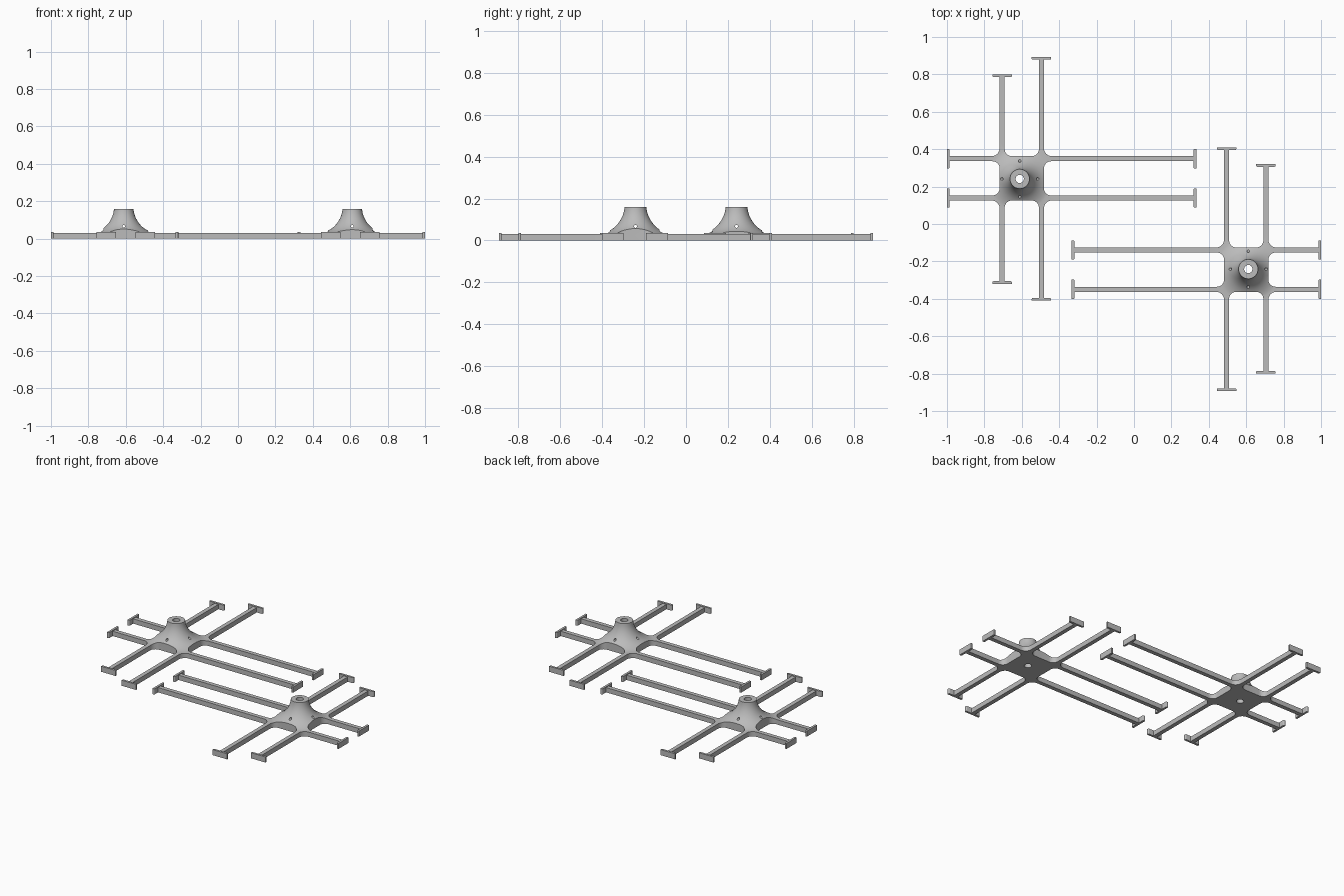
import bpy, bmesh, math
from mathutils import Matrix, Vector

if "Cube" in bpy.data.objects:
    bpy.data.objects.remove(bpy.data.objects["Cube"])

mat = bpy.data.materials.new("plain grey")
mat.diffuse_color = (0.5, 0.5, 0.5, 1)
mat.use_nodes = True
mat.node_tree.nodes["Principled BSDF"].inputs["Base Color"].default_value = mat.diffuse_color

CX, CY = -0.60, 0.244        # centre of the arm grid
HX, HY = -0.611, 0.241       # axis of the flared hub
A, W = 0.105, 0.0135         # half arm spacing, half arm width
ARM_H, END_H, END_T, END_W = 0.031, 0.036, 0.014, 0.052
STUB = 0.19                  # length of the arm roots on the hub plate


def make(name, bm):
    bmesh.ops.recalc_face_normals(bm, faces=bm.faces)
    me = bpy.data.meshes.new(name)
    bm.to_mesh(me)
    bm.free()
    ob = bpy.data.objects.new(name, me)
    bpy.context.collection.objects.link(ob)
    me.materials.append(mat)
    return ob


def prism(name, pts, z0, z1):
    bm = bmesh.new()
    face = bm.faces.new([bm.verts.new((x, y, z0)) for x, y in pts])
    ext = bmesh.ops.extrude_face_region(bm, geom=[face])
    bmesh.ops.translate(bm, vec=(0, 0, z1 - z0),
                        verts=[v for v in ext["geom"] if isinstance(v, bmesh.types.BMVert)])
    return make(name, bm)


def box(name, x0, x1, y0, y1, h):
    return prism(name, [(x0, y0), (x1, y0), (x1, y1), (x0, y1)], 0, h)


def rod(name, r, depth, loc, axis):
    bm = bmesh.new()
    bmesh.ops.create_cone(bm, cap_ends=True, segments=32, radius1=r, radius2=r, depth=depth)
    rot = Vector((0, 0, 1)).rotation_difference(Vector(axis)).to_matrix().to_4x4()
    bm.transform(Matrix.Translation(loc) @ rot)
    return make(name, bm)


def boolean(ob, tool, op):
    m = ob.modifiers.new("cut", 'BOOLEAN')
    m.object, m.operation, m.solver = tool, op, 'EXACT'
    bpy.context.view_layer.objects.active = ob
    bpy.ops.object.modifier_apply(modifier=m.name)
    bpy.data.objects.remove(tool, do_unlink=True)


def arc(cx, cy, r, a0, a1, n=10):
    return [(cx + r * math.cos(math.radians(a0 + (a1 - a0) * i / n)),
             cy + r * math.sin(math.radians(a0 + (a1 - a0) * i / n))) for i in range(n + 1)]


def smooth(ob):
    bpy.ops.object.select_all(action='DESELECT')
    ob.select_set(True)
    bpy.context.view_layer.objects.active = ob
    bpy.ops.object.shade_smooth_by_angle(angle=math.radians(30))


# hub plate outline: one side with two arm roots, turned four times
o, i, ro, ri = A + W, A - W, 0.043, 0.038
side = arc(o + ro, -o - ro, ro, 135, 90, 6)
side += [(STUB, -o), (STUB, -i)]
side += arc(o + ri, -i + ri, ri, 270, 180)
side += arc(o + ri, i - ri, ri, 180, 90)
side += [(STUB, i), (STUB, o)]
side += arc(o + ro, o + ro, ro, 270, 225, 6)[:-1]
outline = []
for k in range(4):
    c, s = round(math.cos(k * math.pi / 2)), round(math.sin(k * math.pi / 2))
    outline += [(CX + c * x - s * y, CY + s * x + c * y) for x, y in side]
hub = prism("hub", outline, 0, 0.3)

# flared dome trims the plate from above
profile = [(0, 0.16), (0.052, 0.16), (0.0535, 0.148), (0.056, 0.135), (0.061, 0.119),
           (0.068, 0.104), (0.077, 0.089), (0.088, 0.075), (0.1, 0.063), (0.113, 0.053),
           (0.127, 0.045), (0.142, 0.038), (0.158, 0.033), (0.17, ARM_H),
           (0.34, ARM_H), (0.34, -0.05), (0, -0.05)]
bm = bmesh.new()
vs = [bm.verts.new((r, 0, z)) for r, z in profile]
es = [bm.edges.new(p) for p in zip(vs, vs[1:])]
bmesh.ops.spin(bm, geom=vs + es, cent=(0, 0, 0), axis=(0, 0, 1), angle=math.tau, steps=64)
bmesh.ops.remove_doubles(bm, verts=bm.verts, dist=1e-5)
bm.transform(Matrix.Translation((HX, HY, 0)))
boolean(hub, make("dome", bm), 'INTERSECT')

# bore, cross holes and underside groove
boolean(hub, rod("bore", 0.022, 1, (HX, HY, 0), (0, 0, 1)), 'DIFFERENCE')
for axis in ((1, 0, 0), (0, 1, 0)):
    boolean(hub, rod("cross_hole", 0.007, 1, (HX, HY, 0.067), axis), 'DIFFERENCE')
boolean(hub, rod("groove", 0.03, 1, (HX, HY, -0.02), (1, 0, 0)), 'DIFFERENCE')
smooth(hub)
parts = [hub]


def end_plate(x, y, d):
    # rounded plate across the arm tip; d points outward
    r, t = 0.006, END_T
    pts = [(0, -END_W), (0, END_W)] + arc(-t + r, END_W - r, r, 90, 180, 4)
    pts += arc(-t + r, -END_W + r, r, 180, 270, 4)
    dx, dy = d
    pts = [(x + dx * u - dy * v, y + dy * u + dx * v) for u, v in pts]
    ob = prism("end_plate", pts, 0, END_H)
    smooth(ob)
    parts.append(ob)


# arms along x
for y in (CY + A, CY - A):
    parts.append(box("long_arm", CX + STUB, 0.333 - END_T, y - W, y + W, ARM_H))
    parts.append(box("short_arm", -1 + END_T, CX - STUB, y - W, y + W, ARM_H))
    end_plate(0.333, y, (1, 0))
    end_plate(-1, y, (-1, 0))

# arms along y
for x, lo, hi in ((CX - A, -0.32, 0.80), (CX + A, -0.41, 0.893)):
    parts.append(box("back_arm", x - W, x + W, CY + STUB, hi - END_T, ARM_H))
    parts.append(box("front_arm", x - W, x + W, lo + END_T, CY - STUB, ARM_H))
    end_plate(x, hi, (0, 1))
    end_plate(x, lo, (0, -1))

# second bracket, turned half way round
for ob in parts:
    twin = ob.copy()
    twin.name = "second_" + ob.name.split(".")[0]
    twin.rotation_euler.z = math.pi
    bpy.context.collection.objects.link(twin)
